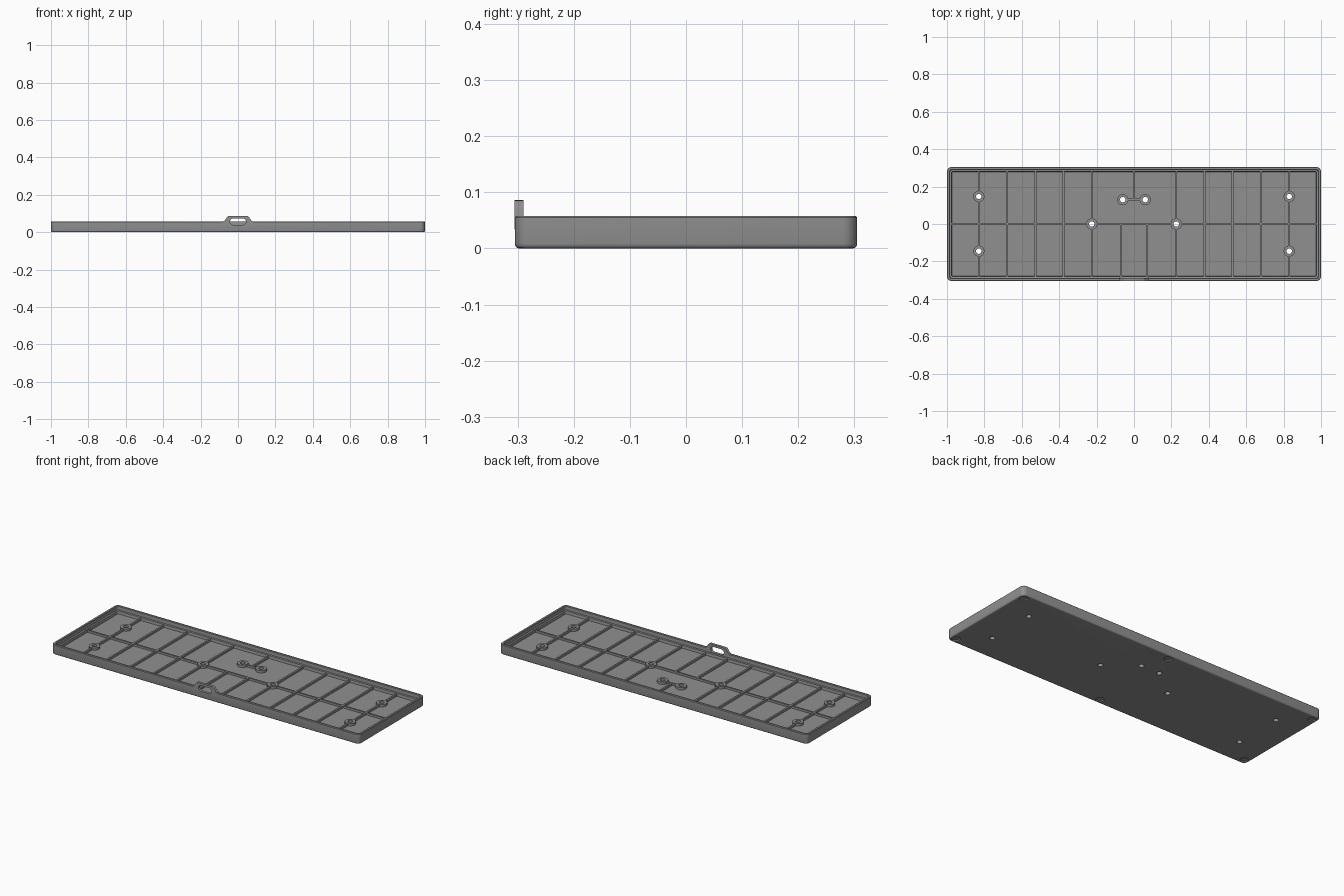
import bpy, bmesh, math

if "Cube" in bpy.data.objects:
    bpy.data.objects.remove(bpy.data.objects["Cube"])

grey = bpy.data.materials.new("mid grey")
grey.diffuse_color = (0.28, 0.28, 0.28, 1)
grey.use_nodes = True
grey.node_tree.nodes["Principled BSDF"].inputs["Base Color"].default_value = grey.diffuse_color


def make(name, bm):
    bmesh.ops.recalc_face_normals(bm, faces=bm.faces)
    me = bpy.data.meshes.new(name)
    bm.to_mesh(me)
    bm.free()
    ob = bpy.data.objects.new(name, me)
    bpy.context.collection.objects.link(ob)
    me.materials.append(grey)
    return ob


def prism(bm, pts, offset):
    """Closed solid from a planar loop pushed along offset."""
    a = [bm.verts.new(p) for p in pts]
    b = [bm.verts.new([p[i] + offset[i] for i in range(3)]) for p in pts]
    bm.faces.new(a)
    bm.faces.new(b)
    for i in range(len(a)):
        j = (i + 1) % len(a)
        bm.faces.new((a[i], a[j], b[j], b[i]))


def disc(bm, x, y, r, z0, z1, n=24):
    ang = [2 * math.pi * (i + 0.5) / n for i in range(n)]
    prism(bm, [(x + r * math.cos(a), y + r * math.sin(a), z0) for a in ang], (0, 0, z1 - z0))


def box(bm, x0, x1, y0, y1, z0, z1):
    prism(bm, [(x0, y0, z0), (x1, y0, z0), (x1, y1, z0), (x0, y1, z0)], (0, 0, z1 - z0))


def ring(hx, hy, r, z, n=6):
    """Rounded rectangle loop."""
    pts = []
    for k, (sx, sy) in enumerate(((1, 1), (-1, 1), (-1, -1), (1, -1))):
        for i in range(n + 1):
            a = math.pi / 2 * (k + i / n)
            pts.append((sx * (hx - r) + r * math.cos(a), sy * (hy - r) + r * math.sin(a), z))
    return pts


def cut(ob, cutter):
    m = ob.modifiers.new("cut", "BOOLEAN")
    m.operation = "DIFFERENCE"
    m.solver = "EXACT"
    m.use_self = True
    m.object = cutter
    bpy.context.view_layer.objects.active = ob
    bpy.ops.object.modifier_apply(modifier=m.name)


HX, HY, TOP, FLOOR, RIB = 1.0, 0.305, 0.058, 0.018, 0.03

# Tray shell: inset and height of each loop, from the underside out and over the rim
bm = bmesh.new()
profile = [(0.008, 0.0), (0.004, 0.001), (0.001, 0.004), (0.0, 0.008),
           (0.0, 0.055), (0.003, TOP), (0.013, TOP), (0.015, 0.056),
           (0.016, 0.036), (0.024, 0.034), (0.026, FLOOR)]
loops = [[bm.verts.new(p) for p in ring(HX - d, HY - d, max(0.026 - d, 0.006), z)] for d, z in profile]
for a, b in zip(loops, loops[1:]):
    for i in range(len(a)):
        j = (i + 1) % len(a)
        bm.faces.new((a[i], a[j], b[j], b[i]))
bm.faces.new(loops[0])
bm.faces.new(loops[-1])
tray = make("tray", bm)

# Stiffening ribs
bm = bmesh.new()
W, YE, Z0 = 0.005, 0.284, 0.014
for x in (0.226, 0.377, 0.527, 0.68, 0.83):
    for s in (-1, 1):
        box(bm, s * x - W, s * x + W, -YE, YE, Z0, RIB)
for x in (-0.07, 0.07):
    box(bm, x - W, x + W, -YE, 0, Z0, RIB)
box(bm, -0.978, 0.978, -W, W, Z0, RIB)
box(bm, -W, W, 0.13, YE, Z0, RIB)
box(bm, -0.06, 0.06, 0.13 - W, 0.13 + W, Z0, RIB)
ribs = make("ribs", bm)

# Screw bosses
screws = [(sx * 0.83, y) for sx in (-1, 1) for y in (-0.145, 0.147)]
screws += [(sx * 0.226, 0.0) for sx in (-1, 1)] + [(sx * 0.06, 0.13) for sx in (-1, 1)]
bm = bmesh.new()
for x, y in screws:
    disc(bm, x, y, 0.03, Z0, RIB + 0.002, 16)
bosses = make("screw_bosses", bm)

# Screw hole cutter
bm = bmesh.new()
for x, y in screws:
    disc(bm, x, y, 0.0145, -0.02, 0.1)
holes = make("hole_cutter", bm)

# Foot recess cutter
bm = bmesh.new()
for x in (-0.968, 0, 0.968):
    for y in (-0.272, 0.272):
        disc(bm, x, y, 0.022, -0.02, 0.007)
feet = make("foot_recess_cutter", bm)

# Front latch tab
bm = bmesh.new()
half = [(0.082, 0.052), (0.078, 0.058), (0.072, 0.061), (0.058, 0.081), (0.053, 0.085), (0.047, 0.086)]
outline = [(0.082, 0.034)] + half
outline += [(-x, z) for x, z in reversed(outline)]
prism(bm, [(x, -0.3055, z) for x, z in outline], (0, 0.0155, 0))
tab = make("latch_tab", bm)

# Rounded slot cutter through the tab and front wall
bm = bmesh.new()
pts = []
for s, start in ((1, -math.pi / 2), (-1, math.pi / 2)):
    for i in range(9):
        a = start + math.pi * i / 8
        pts.append((s * 0.026 + 0.017 * math.cos(a), -0.33, 0.056 + 0.017 * math.sin(a)))
prism(bm, pts, (0, 0.06, 0))
slot = make("slot_cutter", bm)

for ob, cutters in ((tray, (holes, feet, slot)), (ribs, (holes,)), (bosses, (holes,)), (tab, (slot,))):
    for c in cutters:
        cut(ob, c)
for c in (holes, feet, slot):
    bpy.data.objects.remove(c)

# Smooth rounded surfaces, keep edges sharp
for ob in (tray, ribs, bosses, tab):
    bpy.ops.object.select_all(action="DESELECT")
    ob.select_set(True)
    bpy.context.view_layer.objects.active = ob
    bpy.ops.object.shade_smooth_by_angle(angle=math.radians(32))
